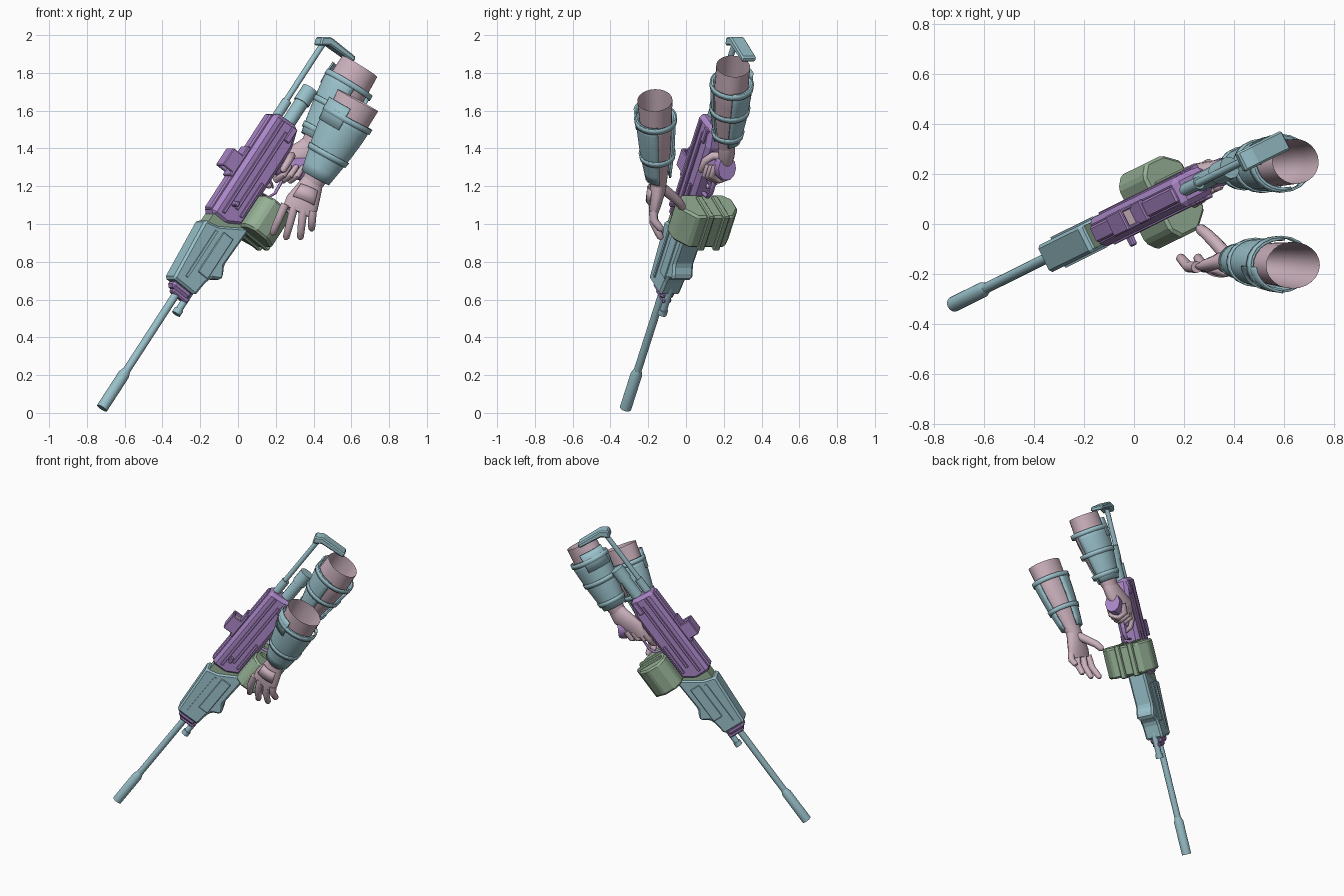
import bpy, bmesh
from math import cos, sin, pi, radians
from mathutils import Vector, Matrix

cube = bpy.data.objects.get("Cube")
if cube:
    bpy.data.objects.remove(cube)


def material(name, rgb):
    m = bpy.data.materials.new(name)
    m.use_nodes = True
    m.diffuse_color = (*rgb, 1)
    m.node_tree.nodes["Principled BSDF"].inputs["Base Color"].default_value = (*rgb, 1)
    return m


TEAL = material("pale teal", (0.32, 0.53, 0.59))
PURPLE = material("soft purple", (0.40, 0.24, 0.57))
PINK = material("dusty pink", (0.60, 0.44, 0.51))
GREEN = material("sage green", (0.30, 0.43, 0.30))

# Weapon frame: x runs muzzle to butt, y to the side, z to the top of the weapon
D = Vector((0.526, 0.26, 0.81)).normalized()
S = Vector((-D.y, D.x, 0)).normalized()
U = D.cross(S)
GUN = Matrix.Translation((-0.72, -0.32, 0.025)) @ Matrix((D, S, U)).transposed().to_4x4()
WORLD = Matrix.Identity(4)


def finish(name, bm, mat, frame=GUN, bevel=0, smooth=False, solid=0):
    bmesh.ops.recalc_face_normals(bm, faces=bm.faces)
    me = bpy.data.meshes.new(name)
    bm.to_mesh(me)
    bm.free()
    ob = bpy.data.objects.new(name, me)
    bpy.context.collection.objects.link(ob)
    ob.matrix_world = frame
    me.materials.append(mat)
    if solid:
        mod = ob.modifiers.new("thickness", "SOLIDIFY")
        mod.thickness, mod.offset = solid, 0
    if bevel:
        mod = ob.modifiers.new("bevel", "BEVEL")
        mod.width, mod.segments, mod.limit_method = bevel, 1, "ANGLE"
    if smooth:
        bpy.ops.object.select_all(action="DESELECT")
        ob.select_set(True)
        bpy.context.view_layer.objects.active = ob
        bpy.ops.object.shade_smooth_by_angle(angle=radians(40))
    return ob


def prism(name, points, w0, w1, mat, bevel=0, axis="side"):
    """Extrude a profile sideways (t, h) or lengthways (w, h)."""
    bm = bmesh.new()
    place = (lambda p, k: (p[0], k, p[1])) if axis == "side" else (lambda p, k: (k, p[0], p[1]))
    a, b = [[bm.verts.new(place(p, k)) for p in points] for k in (w0, w1)]
    bm.faces.new(a)
    bm.faces.new(b[::-1])
    for i in range(len(a)):
        j = (i + 1) % len(a)
        bm.faces.new((a[i], a[j], b[j], b[i]))
    return finish(name, bm, mat, bevel=bevel)


def box(name, t, w, h, mat, bevel=0):
    return prism(name, [(t[0], h[0]), (t[1], h[0]), (t[1], h[1]), (t[0], h[1])], *w, mat, bevel)


def loft(name, path, radii, mat, frame=WORLD, ref=(0, 1, 0), segs=20, arc=(0, 2 * pi), caps=True, solid=0):
    """Sweep an oval along a path; a partial arc leaves an open shell."""
    path = [Vector(p) for p in path]
    bm = bmesh.new()
    closed = arc[1] - arc[0] > 6.28
    rings = []
    for i, p in enumerate(path):
        axis = (path[min(i + 1, len(path) - 1)] - path[max(i - 1, 0)]).normalized()
        e2 = axis.cross(Vector(ref)).normalized()
        e1 = e2.cross(axis)
        a, b = radii[i] if isinstance(radii[i], tuple) else (radii[i], radii[i])
        count = segs if closed else segs + 1
        angles = [arc[0] + (arc[1] - arc[0]) * k / segs for k in range(count)]
        rings.append([bm.verts.new(p + e1 * a * cos(q) + e2 * b * sin(q)) for q in angles])
    for r0, r1 in zip(rings, rings[1:]):
        for k in range(segs):
            j = (k + 1) % len(r0)
            bm.faces.new((r0[k], r0[j], r1[j], r1[k]))
    if closed and caps:
        bm.faces.new(rings[0])
        bm.faces.new(rings[-1])
    return finish(name, bm, mat, frame, smooth=True, solid=solid)


def rod(name, t0, t1, h, r, mat, w=0, segs=14):
    return loft(name, [(t0, w, h), (t1, w, h)], [r, r], mat, GUN, segs=segs)


def digit(name, path, r, frame=WORLD, ref=(0, 1, 0)):
    """Finger with knuckle swellings and a rounded tip."""
    path = [Vector(p) for p in path]
    tip = path[-1] + (path[-1] - path[-2]).normalized() * r * 0.6
    radii = [r * (1.08 - 0.08 * i) for i in range(len(path))]
    loft(name, path + [tip], radii + [r * 0.4], PINK, frame, ref, segs=10)


# Barrel group
loft("suppressor", [(x, 0, 0) for x in (0, 0.22, 0.25)], [0.031, 0.031, 0.021], TEAL, GUN)
rod("barrel", 0.2, 0.85, 0, 0.021, TEAL)
box("barrel_collar", (0.755, 0.8), (-0.04, 0.04), (-0.065, 0.06), PURPLE, 0.015)
box("collar_clamp", (0.735, 0.765), (-0.025, 0.025), (-0.075, 0.035), PURPLE, 0.008)
rod("gas_tube", 0.68, 0.84, -0.062, 0.019, TEAL)
rod("gas_plug", 0.66, 0.69, -0.062, 0.025, TEAL)

# Handguard with hand stop
prism("handguard", [(0.79, 0.085), (1.15, 0.112), (1.17, 0.03), (1.27, -0.13), (1.02, -0.12),
                    (0.97, -0.15), (0.945, -0.15), (0.92, -0.1), (0.88, -0.085), (0.79, -0.075)],
      -0.06, 0.06, TEAL, 0.018)
for side in (-1, 1):
    box("handguard_rib", (0.84, 1.14), sorted((side * 0.055, side * 0.068)), (0.02, 0.035), TEAL)
    box("handguard_panel", (0.9, 1.16), sorted((side * 0.055, side * 0.065)), (-0.08, -0.01), TEAL, 0.004)

# Receiver
box("feed_block", (1.13, 1.3), (-0.05, 0.05), (-0.1, 0.09), GREEN)
prism("receiver", [(1.2, 0.108), (1.86, 0.108), (1.87, -0.05), (1.76, -0.085), (1.25, -0.085), (1.2, 0)],
      -0.063, 0.063, PURPLE, 0.022)
box("top_cover", (1.22, 1.84), (-0.035, 0.035), (0.1, 0.122), PURPLE, 0.008)
for side in (-1, 1):
    for h, t0, t1 in ((0.052, 1.24, 1.84), (0.0, 1.3, 1.8), (-0.045, 1.28, 1.5)):
        box("receiver_rail", (t0, t1), sorted((side * 0.058, side * 0.072)), (h - 0.009, h + 0.009), PURPLE, 0.003)
    box("rear_lug", (1.76, 1.85), sorted((side * 0.05, side * 0.075)), (-0.045, -0.01), PURPLE, 0.005)
box("cocking_handle", (1.3, 1.33), (-0.11, -0.05), (0.015, 0.04), PURPLE, 0.006)

# Sight hoop
for side in (-1, 1):
    box("sight_wall", (1.45, 1.56), sorted((side * 0.03, side * 0.045)), (0.11, 0.19), PURPLE, 0.005)
box("sight_base", (1.43, 1.62), (-0.045, 0.045), (0.11, 0.132), PURPLE, 0.005)
box("sight_roof", (1.45, 1.56), (-0.045, 0.045), (0.178, 0.195), PURPLE, 0.005)
box("sight_lens", (1.535, 1.542), (-0.031, 0.031), (0.13, 0.18), PINK)

# Trigger guard, trigger and grip
loft("trigger_guard", [(1.47, 0, -0.08), (1.48, 0, -0.14), (1.52, 0, -0.16), (1.59, 0, -0.155), (1.64, 0, -0.13)],
     [(0.014, 0.007)] * 5, PURPLE, GUN, segs=8)
loft("trigger", [(1.56, 0, -0.08), (1.55, 0, -0.115), (1.535, 0, -0.135)], [0.009, 0.008, 0.005], PURPLE, GUN, segs=8)
loft("pistol_grip", [(1.63, 0, -0.07), (1.68, 0, -0.15), (1.72, 0, -0.205), (1.74, 0, -0.24)],
     [(0.035, 0.045), (0.036, 0.045), (0.055, 0.07), (0.052, 0.065)], PURPLE, GUN, segs=10)

# Ammunition drum: faceted shell with a central rib
shell = [(-0.165, -0.11), (-0.12, -0.07), (0.12, -0.07), (0.165, -0.11), (0.165, -0.2), (0.11, -0.275),
         (-0.1, -0.275), (-0.165, -0.2)]
prism("ammo_drum", shell, 1.245, 1.45, GREEN, 0.012, axis="length")
for w in (-0.035, 0.055):
    box("drum_rib", (1.235, 1.46), (w - 0.012, w + 0.025), (-0.29, -0.1), GREEN, 0.006)

# Stock
rod("buffer_tube", 1.85, 2.06, -0.005, 0.038, TEAL)
rod("buffer_ring", 2.0, 2.09, -0.005, 0.045, TEAL)
rod("stock_socket", 1.84, 1.96, 0.07, 0.026, TEAL)
rod("stock_rod", 1.94, 2.34, 0.075, 0.016, TEAL)
prism("butt_plate", [(2.3, 0.1), (2.345, 0.115), (2.375, 0.07), (2.375, -0.11), (2.345, -0.115), (2.335, 0.05)],
      -0.042, 0.042, TEAL, 0.008)


def arm(name, elbow, wrist, profile, gap, straps):
    """Open forearm tube, wrap-around bracer with a gap, and straps across it."""
    elbow, wrist = Vector(elbow), Vector(wrist)
    at = lambda f: elbow.lerp(wrist, f)

    def radius(f, grow):
        for (f0, a0, b0), (f1, a1, b1) in zip(profile, profile[1:]):
            if f <= f1:
                k = (f - f0) / (f1 - f0)
                return (a0 + (a1 - a0) * k + grow, b0 + (b1 - b0) * k + grow)
        return (profile[-1][1] + grow, profile[-1][2] + grow)

    steps = [i / 10 for i in range(11)]
    loft(name + "_forearm", [at(f) for f in steps], [radius(f, 0) for f in steps], PINK, segs=24, caps=False)
    shell_steps = [0.2, 0.3, 0.4, 0.55, 0.7, 0.82, 0.92]
    half = radians(38)
    loft(name + "_bracer", [at(f) for f in shell_steps], [radius(f, 0.014) for f in shell_steps], TEAL,
         arc=(gap + half, gap + 2 * pi - half), solid=0.012)
    loft(name + "_elbow_flap", [at(f) for f in (0.11, 0.22, 0.36)], [radius(f, 0.02) for f in (0.11, 0.22, 0.36)],
         TEAL, arc=(gap + pi - 0.7, gap + pi + 0.7), solid=0.01)
    for f in straps:
        loft(name + "_strap", [at(f), at(f + 0.06)], [radius(f, 0.023), radius(f + 0.06, 0.023)], TEAL,
             caps=False, solid=0.008)


# Supporting arm and open hand
arm("support", (0.635, -0.165, 1.655), (0.39, -0.145, 1.21),
    [(0, 0.093, 0.122), (0.35, 0.083, 0.112), (0.6, 0.073, 0.095), (1, 0.042, 0.055)], radians(45), (0.2, 0.62))
loft("support_palm", [(0.4, -0.145, 1.235), (0.375, -0.15, 1.18), (0.34, -0.165, 1.11), (0.318, -0.17, 1.065)],
     [(0.042, 0.055), (0.042, 0.07), (0.035, 0.09), (0.022, 0.085)], PINK)
loft("hand_back_plate", [(0.375, -0.158, 1.19), (0.345, -0.172, 1.12)], [(0.044, 0.055), (0.038, 0.07)], PINK,
     arc=(pi - 1, pi + 1), solid=0.008)
tips = [(0.185, 0.955), (0.255, 0.93), (0.33, 0.93), (0.39, 0.975)]
for i, (x, z) in enumerate(tips):
    base = Vector((0.25 + 0.048 * i, -0.172, 1.105 - 0.012 * i))
    end = Vector((x, -0.135, z))
    mid = base.lerp(end, 0.5) + Vector((0, -0.018, 0))
    digit("support_finger", [base, mid, base.lerp(end, 0.78) + Vector((0, -0.008, 0)), end], 0.022)
digit("support_thumb", [(0.37, -0.125, 1.19), (0.325, -0.075, 1.15), (0.29, -0.04, 1.12), (0.265, -0.02, 1.09)], 0.026)

# Firing arm and gripping hand
arm("firing", (0.645, 0.25, 1.835), (0.385, 0.215, 1.41),
    [(0, 0.09, 0.108), (0.3, 0.09, 0.115), (0.6, 0.078, 0.095), (1, 0.045, 0.055)], radians(125), (0.2, 0.5, 0.8))
loft("firing_palm", [(0.4, 0.217, 1.43), (0.36, 0.215, 1.38), GUN @ Vector((1.7, 0.04, -0.14)),
                     GUN @ Vector((1.64, 0.045, -0.15))],
     [(0.042, 0.055), (0.045, 0.07), (0.035, 0.075), (0.02, 0.06)], PINK)
for i in range(3):
    t, h = 1.65 + 0.022 * i, -0.125 - 0.034 * i
    digit("firing_finger", [(t + 0.02, 0.05, h), (t - 0.04, 0.05, h), (t - 0.065, 0, h), (t - 0.035, -0.048, h),
                            (t + 0.02, -0.05, h)], 0.02, GUN, (0, 0, 1))
digit("trigger_finger", [(1.67, 0.055, -0.1), (1.6, 0.055, -0.1), (1.55, 0.035, -0.105), (1.53, 0.0, -0.11)],
      0.018, GUN, (0, 0, 1))
digit("firing_thumb", [(1.74, 0.02, -0.13), (1.73, -0.03, -0.11), (1.69, -0.06, -0.1), (1.63, -0.065, -0.1)],
      0.022, GUN, (0, 0, 1))
